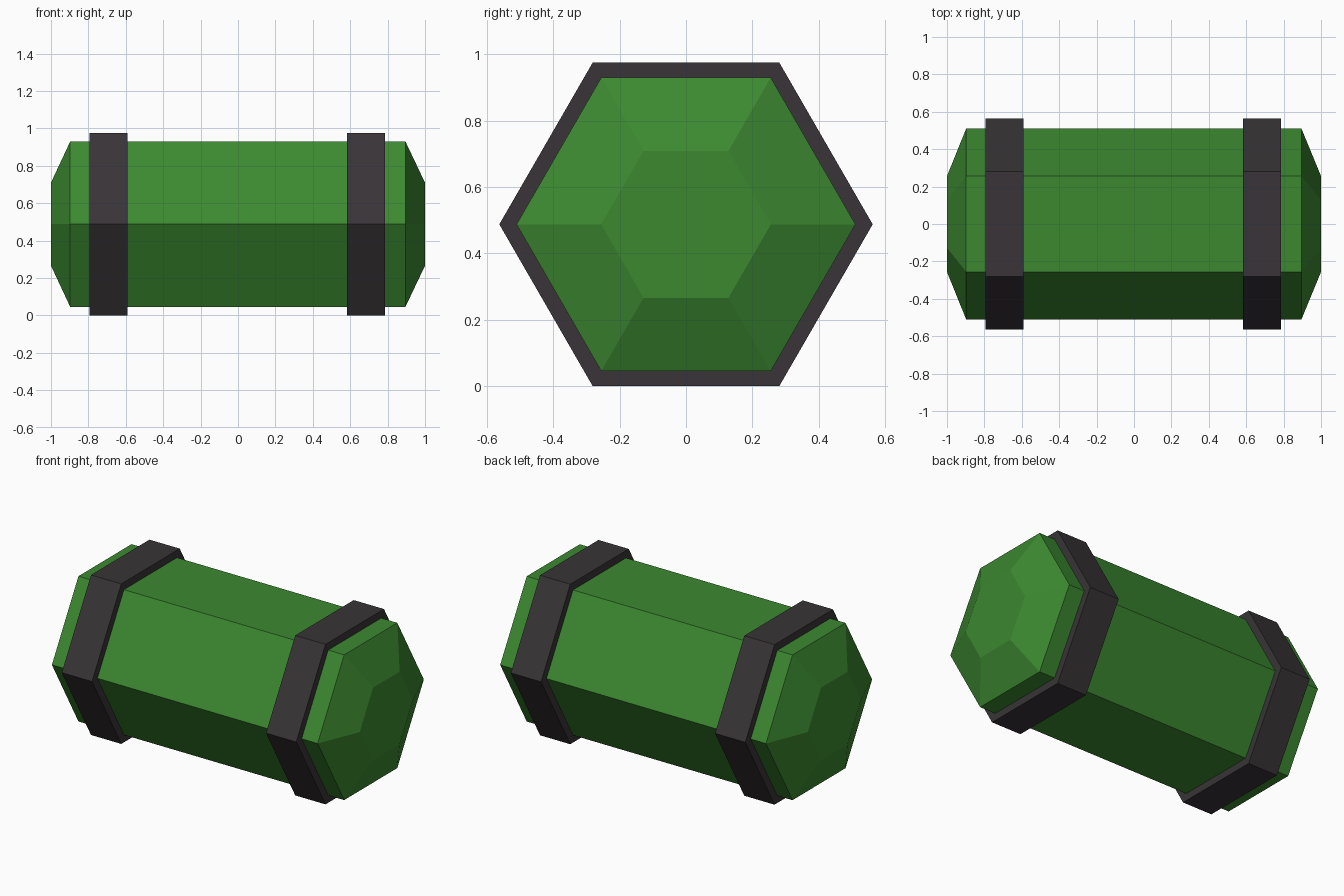
import bpy, bmesh
from math import cos, sin, pi

if "Cube" in bpy.data.objects:
    bpy.data.objects.remove(bpy.data.objects["Cube"])

SIDES = 6
CENTRE_Z = 0.4875


def material(name, rgb):
    mat = bpy.data.materials.new(name)
    mat.diffuse_color = (*rgb, 1)
    mat.use_nodes = True
    mat.node_tree.nodes["Principled BSDF"].inputs["Base Color"].default_value = mat.diffuse_color
    return mat


def hex_lathe(name, profile, mat, closed=False):
    """Sweep (x, radius) points around the x axis in six flat sides."""
    bm = bmesh.new()
    rings = [[bm.verts.new((x, r * cos(2 * pi * i / SIDES),
                            CENTRE_Z + r * sin(2 * pi * i / SIDES)))
              for i in range(SIDES)] for x, r in profile]
    pairs = list(zip(rings, rings[1:]))
    if closed:
        pairs.append((rings[-1], rings[0]))
    else:
        bm.faces.new(rings[0])
        bm.faces.new(rings[-1])
    for a, b in pairs:
        for i in range(SIDES):
            j = (i + 1) % SIDES
            bm.faces.new((a[i], a[j], b[j], b[i]))
    bmesh.ops.recalc_face_normals(bm, faces=bm.faces)
    mesh = bpy.data.meshes.new(name)
    bm.to_mesh(mesh)
    bm.free()
    mesh.materials.append(mat)
    obj = bpy.data.objects.new(name, mesh)
    bpy.context.collection.objects.link(obj)
    return obj


green = material("green", (0.045, 0.25, 0.03))
dark = material("dark_grey", (0.04, 0.034, 0.038))

# Hexagonal body with tapered ends
hex_lathe("body", [(-1, 0.256), (-0.897, 0.511), (0.895, 0.511), (1, 0.256)], green)

# Bands wrapped around the body near each end
for name, x in (("left_band", -0.692), ("right_band", 0.685)):
    a, b = x - 0.102, x + 0.102
    hex_lathe(name, [(a, 0.505), (a, 0.563), (b, 0.563), (b, 0.505)], dark, closed=True)
